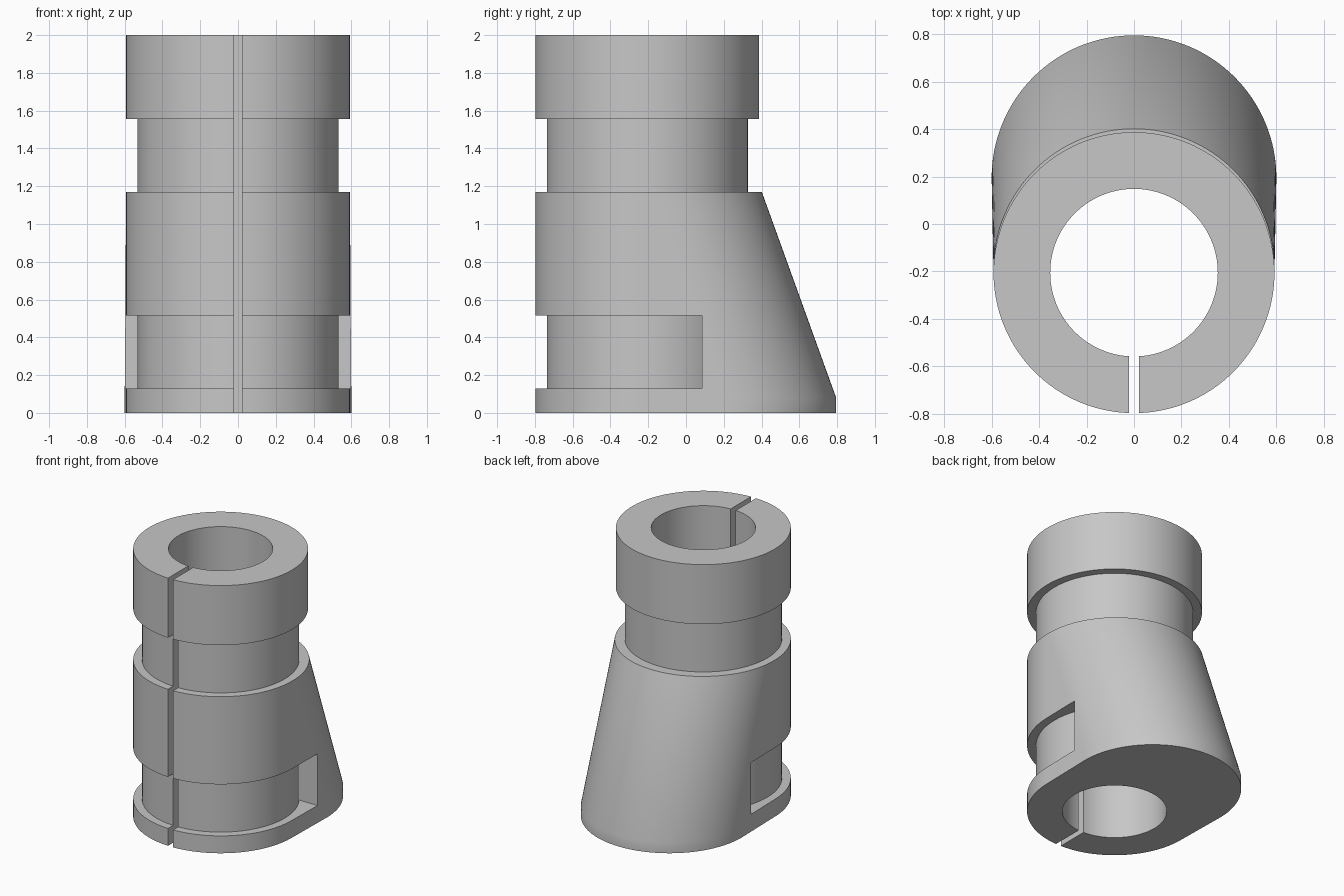
import bpy
import bmesh
import math
from mathutils import Matrix, Vector

old = bpy.data.objects.get("Cube")
if old:
    bpy.data.objects.remove(old, do_unlink=True)

AXIS_Y = -0.205      # centre line of the bore
FOOT_Y = 0.195       # centre of the rear foot
COLLAR_R, NECK_R, BORE_R, FOOT_R = 0.592, 0.532, 0.353, 0.6
SIDES = 128

grey = bpy.data.materials.new("plain grey")
grey.use_nodes = True
colour = (0.57, 0.57, 0.57, 1)
grey.diffuse_color = colour
grey.node_tree.nodes["Principled BSDF"].inputs["Base Color"].default_value = colour


def finish(bm, name):
    bmesh.ops.recalc_face_normals(bm, faces=bm.faces)
    mesh = bpy.data.meshes.new(name)
    bm.to_mesh(mesh)
    bm.free()
    mesh.materials.append(grey)
    obj = bpy.data.objects.new(name, mesh)
    bpy.context.collection.objects.link(obj)
    return obj


def cylinder(name, radius, z0, z1):
    bm = bmesh.new()
    bmesh.ops.create_cone(bm, cap_ends=True, segments=SIDES, radius1=radius,
                          radius2=radius, depth=z1 - z0,
                          matrix=Matrix.Translation((0, AXIS_Y, (z0 + z1) / 2)))
    return finish(bm, name)


def box(name, low, high):
    low, high = Vector(low), Vector(high)
    bm = bmesh.new()
    bmesh.ops.create_cube(bm, size=1, matrix=Matrix.Translation((low + high) / 2)
                          @ Matrix.Diagonal((*(high - low), 1)))
    return finish(bm, name)


def combine(target, tool, operation):
    """Apply a boolean and discard the tool."""
    mod = target.modifiers.new(operation.lower(), "BOOLEAN")
    mod.object, mod.operation, mod.solver = tool, operation, "EXACT"
    bpy.ops.object.select_all(action="DESELECT")
    bpy.context.view_layer.objects.active = target
    target.select_set(True)
    bpy.ops.object.modifier_apply(modifier=mod.name)
    bpy.data.objects.remove(tool, do_unlink=True)


# Sloped body: hull between the collar and the rear foot
bm = bmesh.new()
for radius, y, z in ((COLLAR_R, AXIS_Y, 0), (COLLAR_R, AXIS_Y, 1.21),
                     (FOOT_R, FOOT_Y, 0), (FOOT_R, FOOT_Y, 0.08)):
    bmesh.ops.create_circle(bm, segments=SIDES, radius=radius,
                            matrix=Matrix.Translation((0, y, z)))
hull = bmesh.ops.convex_hull(bm, input=bm.verts)
inner = {v for v in hull["geom_interior"] + hull["geom_unused"]
         if isinstance(v, bmesh.types.BMVert)}
bmesh.ops.delete(bm, geom=list(inner), context="VERTS")
loose = [e for e in bm.edges if not e.link_faces]
bmesh.ops.delete(bm, geom=loose, context="EDGES")
bmesh.ops.dissolve_limit(bm, angle_limit=math.radians(0.1),
                         verts=bm.verts, edges=bm.edges)
body = finish(bm, "split_sleeve")

# Flat shoulder and lower front recess
combine(body, box("shoulder_cutter", (-1, -1, 1.17), (1, 1, 1.5)), "DIFFERENCE")
combine(body, box("recess_cutter", (-1, -1, 0.13), (1, 0.085, 0.515)), "DIFFERENCE")

# Neck core and top collar
combine(body, cylinder("neck", NECK_R, 0.05, 1.8), "UNION")
combine(body, cylinder("top_collar", COLLAR_R, 1.555, 2), "UNION")

# Bore and front slit
combine(body, cylinder("bore_cutter", BORE_R, -0.1, 2.1), "DIFFERENCE")
combine(body, box("slit_cutter", (-0.021, -1, -0.1), (0.021, AXIS_Y, 2.1)), "DIFFERENCE")

bpy.ops.object.shade_smooth_by_angle(angle=math.radians(30))
